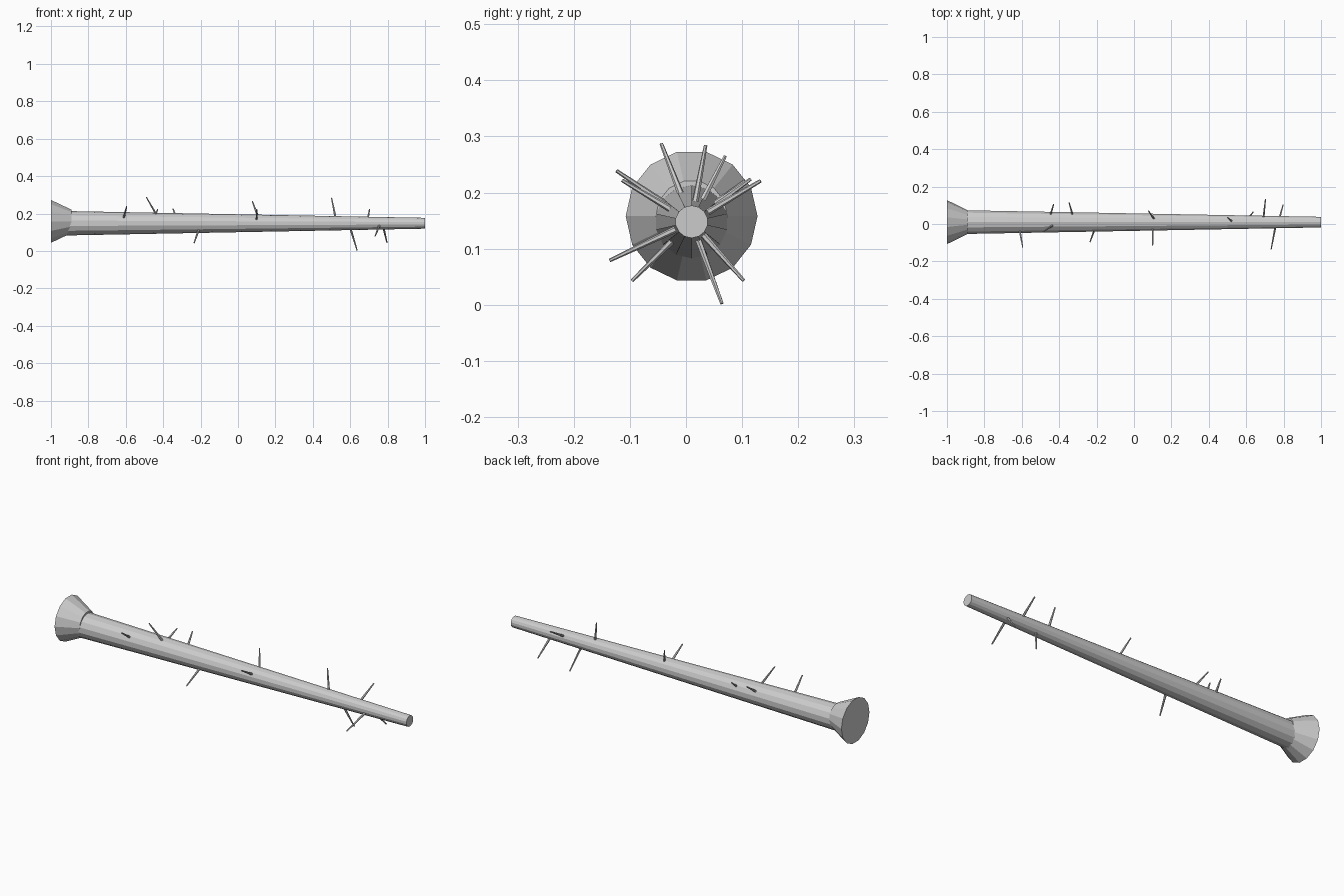
import bpy, math
from mathutils import Vector

if "Cube" in bpy.data.objects:
    bpy.data.objects.remove(bpy.data.objects["Cube"])

AXIS_Y, AXIS_Z = 0.01, 0.148


def cone(name, start, end, r1, r2, sides, roll=0.0):
    """Flat-shaded tapered cylinder running from start to end."""
    start, end = Vector(start), Vector(end)
    axis = end - start
    bpy.ops.mesh.primitive_cone_add(vertices=sides, radius1=r1, radius2=r2,
                                    depth=axis.length, location=(start + end) / 2)
    ob = bpy.context.object
    ob.name = name
    ob.rotation_mode = 'QUATERNION'
    ob.rotation_quaternion = axis.to_track_quat('Z', 'Y')
    for v in ob.data.vertices:
        x, y, z = v.co
        v.co = (x * math.cos(roll) - y * math.sin(roll),
                x * math.sin(roll) + y * math.cos(roll), z)
    return ob


# Long tapering trunk lying along x
cone("trunk", (-0.985, AXIS_Y, AXIS_Z), (1, AXIS_Y, AXIS_Z), 0.0665, 0.029, 14)

# Flared foot, slightly higher than the trunk axis, with flat top and bottom faces
cone("root_flare", (-1, AXIS_Y, 0.158), (-0.89, AXIS_Y, 0.158), 0.1175, 0.064, 14, math.pi / 14)

# Twig stubs: x where each leaves the bark, then tip x, y, z
twigs = [
    (-0.61, -0.595, -0.124, 0.239),
    (-0.44, -0.49, -0.044, 0.287),
    (-0.445, -0.43, 0.105, 0.221),
    (-0.33, -0.347, 0.115, 0.224),
    (-0.21, -0.235, -0.096, 0.043),
    (0.105, 0.077, 0.070, 0.265),
    (0.10, 0.10, -0.114, 0.222),
    (0.52, 0.50, 0.035, 0.284),
    (0.603, 0.637, 0.064, 0.002),
    (0.693, 0.703, 0.133, 0.221),
    (0.755, 0.733, -0.136, 0.079),
    (0.778, 0.797, 0.103, 0.043),
]
for i, (base_x, *tip) in enumerate(twigs):
    tip = Vector(tip)
    radial = Vector((0, tip.y - AXIS_Y, tip.z - AXIS_Z)).normalized()
    bark = 0.048 - 0.019 * base_x
    surface = Vector((base_x, AXIS_Y, AXIS_Z)) + radial * bark
    root = surface - (tip - surface).normalized() * 0.02
    cone(f"twig_{i + 1}", root, tip, 0.0065, 0.0032, 6)
